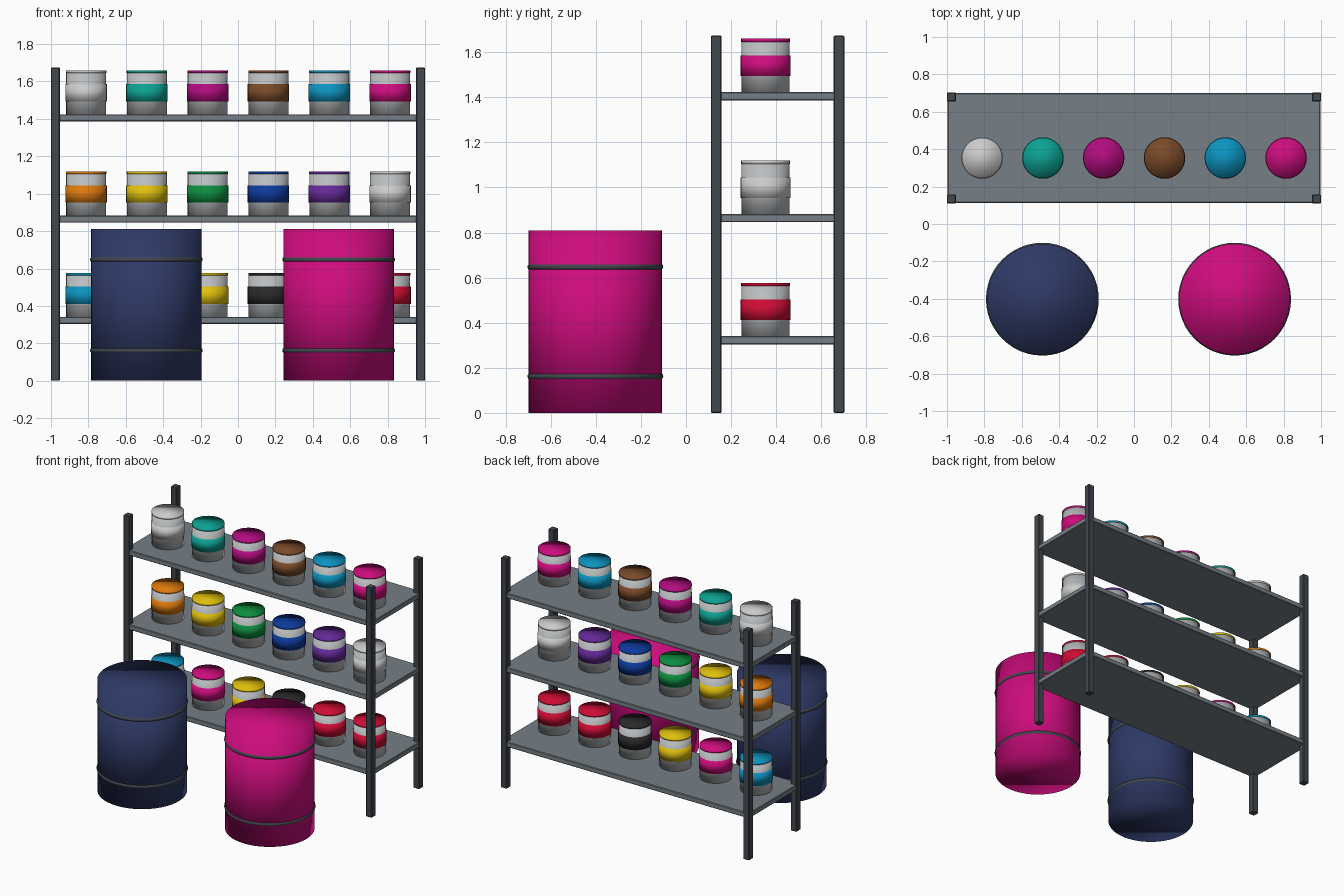
import bpy
from math import pi

if "Cube" in bpy.data.objects:
    bpy.data.objects.remove(bpy.data.objects["Cube"])


def material(name, rgb):
    # display 0-255 colour to linear
    m = bpy.data.materials.new(name)
    m.diffuse_color = [(c / 255) ** 2.2 for c in rgb] + [1]
    m.use_nodes = True
    m.node_tree.nodes["Principled BSDF"].inputs["Base Color"].default_value = m.diffuse_color
    return m


MATS = {n: material(n, c) for n, c in {
    "post_grey": (68, 74, 80), "shelf_grey": (118, 127, 133), "tin": (185, 188, 190),
    "white": (225, 225, 225), "teal": (20, 160, 145), "plum": (175, 20, 125),
    "brown": (120, 75, 45), "cyan": (20, 145, 190), "magenta": (205, 20, 125),
    "orange": (220, 120, 20), "yellow": (222, 190, 20), "green": (20, 140, 65),
    "blue": (20, 60, 155), "purple": (100, 45, 150), "black": (45, 45, 48),
    "red": (205, 20, 55), "navy": (50, 60, 102)}.items()}


def finish(name, mat, smooth=False):
    ob = bpy.context.object
    ob.name = name
    ob.data.materials.append(MATS[mat])
    if smooth:
        bpy.ops.object.shade_smooth()
    return ob


def box(name, x0, x1, y0, y1, z0, z1, mat):
    bpy.ops.mesh.primitive_cube_add(
        size=1, location=((x0 + x1) / 2, (y0 + y1) / 2, (z0 + z1) / 2))
    ob = bpy.context.object
    ob.scale = (x1 - x0, y1 - y0, z1 - z0)
    bpy.ops.object.transform_apply(location=False, rotation=False, scale=True)
    bev = ob.modifiers.new("edge", "BEVEL")
    bev.width = 0.004
    return finish(name, mat)


def drum(name, x, y, z0, z1, r, mat, sides=32):
    # soft-shaded cylinder
    bpy.ops.mesh.primitive_cylinder_add(
        vertices=sides, radius=r, depth=z1 - z0, location=(x, y, (z0 + z1) / 2))
    return finish(name, mat, True)


# Rack posts
W, Y0, Y1, T = 1.0, 0.11, 0.703, 0.048
for side, x in (("left", -W), ("right", W - T)):
    for end, y in (("front", Y0), ("back", Y1 - T)):
        box(f"{end}_{side}_post", x, x + T, y, y + T, 0, 1.674, "post_grey")

# Shelves with six paint cans each
ROWS = [
    ("lower", 0.341, "cyan magenta yellow black red red"),
    ("middle", 0.883, "orange yellow green blue purple white"),
    ("upper", 1.424, "white teal plum brown cyan magenta"),
]
for row, top, colours in ROWS:
    box(f"{row}_shelf", -W + 0.003, W - 0.003, Y0 + 0.003, Y1 - 0.003,
        top - 0.037, top, "shelf_grey")
    for i, col in enumerate(colours.split()):
        x, y, n = -0.812 + i * 0.325, 0.353, f"{row}_can_{i + 1}"
        drum(n + "_body", x, y, top, top + 0.224, 0.107, "tin")
        drum(n + "_label", x, y, top + 0.07, top + 0.162, 0.111, col)
        drum(n + "_lid", x, y, top + 0.222, top + 0.236, 0.108, col)

# Barrels with two hoops each
for name, x, mat in (("navy_barrel", -0.49, "navy"), ("magenta_barrel", 0.538, "magenta")):
    drum(name, x, -0.402, 0, 0.81, 0.296, mat, 48)
    for tag, z in (("lower", 0.162), ("upper", 0.648)):
        bpy.ops.mesh.primitive_torus_add(
            location=(x, -0.402, z), major_radius=0.287, minor_radius=0.0145,
            major_segments=48, minor_segments=12)
        finish(f"{name}_{tag}_hoop", "post_grey", True)
